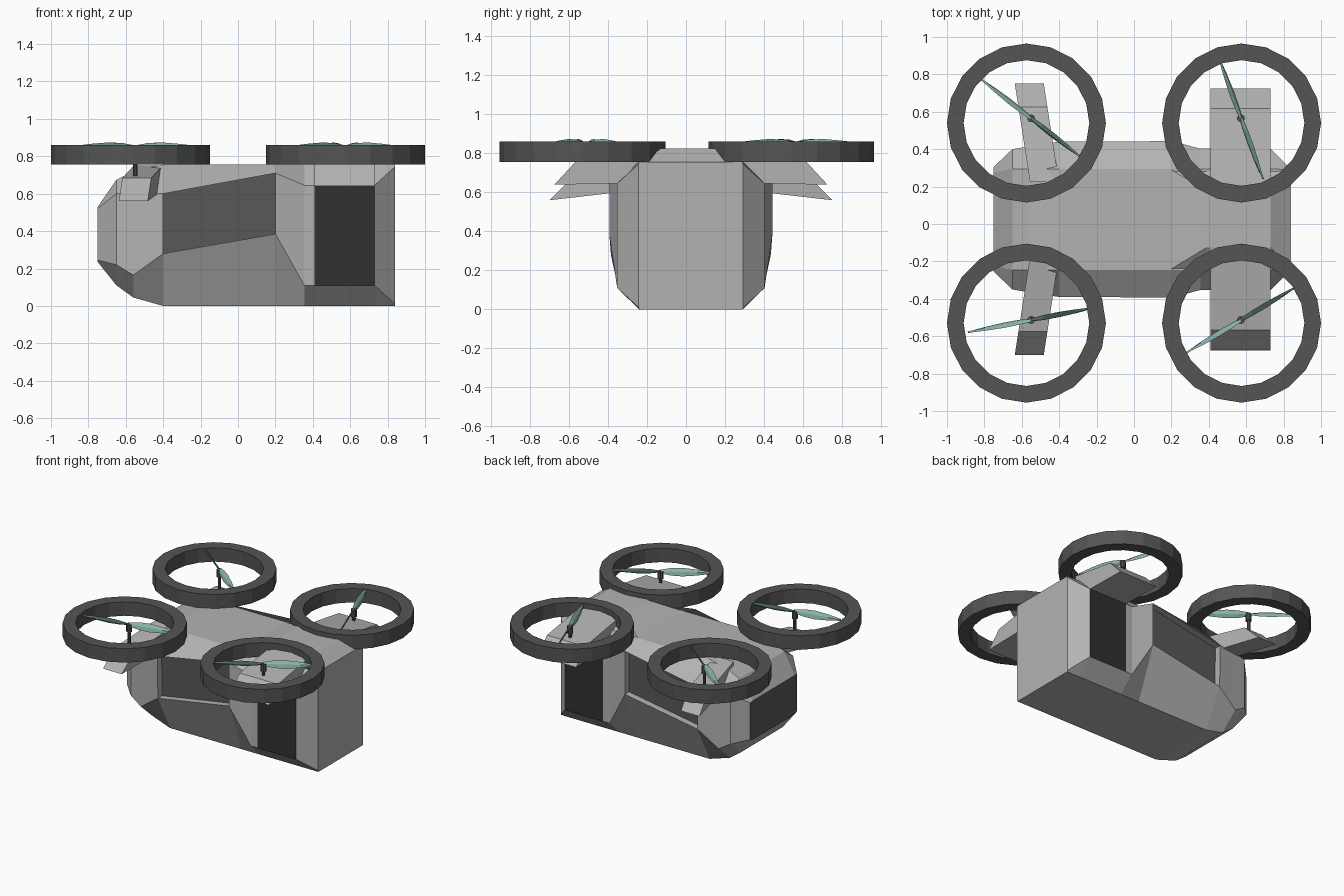
import bpy, bmesh, math
from mathutils import Vector, Matrix

if "Cube" in bpy.data.objects:
    bpy.data.objects.remove(bpy.data.objects["Cube"])

YC = 0.025  # body centre line


def material(name, rgb):
    m = bpy.data.materials.new(name)
    m.diffuse_color = (*rgb, 1)
    m.use_nodes = True
    m.node_tree.nodes["Principled BSDF"].inputs["Base Color"].default_value = m.diffuse_color
    return m


GREY = material("body_grey", (0.45, 0.45, 0.45))
GLASS = material("glass_dark", (0.10, 0.10, 0.10))
DOOR = material("door_dark", (0.03, 0.03, 0.03))
RING = material("ring_dark", (0.09, 0.09, 0.09))
TEAL = material("blade_teal", (0.25, 0.45, 0.40))


def finish(name, bm, mats):
    bmesh.ops.recalc_face_normals(bm, faces=bm.faces[:])
    me = bpy.data.meshes.new(name)
    bm.to_mesh(me)
    bm.free()
    for m in mats:
        me.materials.append(m)
    ob = bpy.data.objects.new(name, me)
    bpy.context.collection.objects.link(ob)
    return ob


def loft(bm, rings, caps=True):
    """Skin a list of closed point loops; returns quads per segment."""
    vs = [[bm.verts.new(p) for p in r] for r in rings]
    n = len(rings[0])
    segs = [[bm.faces.new((a[i], a[(i + 1) % n], b[(i + 1) % n], b[i])) for i in range(n)]
            for a, b in zip(vs, vs[1:])]
    ends = [bm.faces.new(vs[0]), bm.faces.new(vs[-1])] if caps else []
    return segs, ends


# Cabin: octagonal sections along x, each (half width, z) for roof, shoulder, hip, floor
rear = [(.27, .755), (.378, .645), (.378, .11), (.265, 0)]
stations = [
    (-.75, [(.25, .53), (.28, .52), (.28, .245), (.25, .235)]),
    (-.65, [(.27, .675), (.375, .60), (.375, .22), (.25, .11)]),
    (-.56, [(.27, .72), (.39, .61), (.385, .165), (.25, .045)]),
    (-.40, [(.27, .755), (.415, .60), (.41, .28), (.265, 0)]),
    (.20, [(.27, .755), (.418, .71), (.418, .385), (.265, 0)]),
    (.355, rear), (.41, rear), (.73, rear),
    (.84, [(.265, .755), (.268, .745), (.268, .01), (.265, 0)]),
]
bm = bmesh.new()
rings = [[(x, YC + w, z) for w, z in s] + [(x, YC - w, z) for w, z in reversed(s)]
         for x, s in stations]
segs, ends = loft(bm, rings)
ends[0].material_index = 1                      # windscreen
for i in (1, 5):
    segs[6][i].material_index = 2               # side doors
windows = [(segs[3][1], -1), (segs[3][5], 1)]
for f, d in windows:                            # recessed side windows
    new = bmesh.ops.extrude_discrete_faces(bm, faces=[f])["faces"][0]
    new.material_index = 1
    bmesh.ops.translate(bm, verts=new.verts[:], vec=(0, d * .05, 0))
finish("cabin", bm, [GREY, GLASS, DOOR])

# Raised roof fairing between the rear arms
bm = bmesh.new()
loft(bm, [[(x, YC + w, z) for w, z in ((a, .745), (b, zt), (-b, zt), (-a, .745))]
          for x, a, b, zt in ((.20, .27, .265, .755), (.39, .27, .15, .826),
                              (.73, .27, .15, .826), (.835, .265, .26, .755))])
finish("roof_fairing", bm, [GREY])


def arm(name, side, profile, x0, x1, lean):
    """Beam from an outward (s, z) profile; lean shifts x with distance s."""
    bm = bmesh.new()
    loft(bm, [[(x + lean * s, YC + side * s, z) for s, z in profile] for x in (x0, x1)])
    finish(name, bm, [GREY])


front_arm = [(.20, .62), (.725, .56), (.60, .685), (.20, .752)]
rear_arm = [(.10, .65), (.70, .64), (.592, .757), (.15, .826), (.10, .826)]
for side, label in ((1, "back"), (-1, "front")):
    arm("nose_arm_" + label, side, front_arm, -.525, -.37, -.155)
    arm("tail_arm_" + label, side, rear_arm, .41, .73, 0)


def rotor(label, ring_at, hub_at, angle):
    # Square-section guard ring
    bm = bmesh.new()
    n = 20
    cs = [(.425, .755), (.425, .86), (.336, .86), (.336, .755)]
    vs = []
    for k in range(n):
        a = math.tau * k / n
        vs.append([bm.verts.new((ring_at[0] + r * math.cos(a), ring_at[1] + r * math.sin(a), z))
                   for r, z in cs])
    for k in range(n):
        a, b = vs[k], vs[(k + 1) % n]
        for j in range(4):
            bm.faces.new((a[j], a[(j + 1) % 4], b[(j + 1) % 4], b[j]))
    finish("guard_ring_" + label, bm, [RING])

    # Motor shaft and wider cap
    bm = bmesh.new()
    for r, z0, z1 in ((.012, .66, .85), (.021, .795, .85)):
        bmesh.ops.create_cone(bm, cap_ends=True, segments=10, radius1=r, radius2=r, depth=z1 - z0,
                              matrix=Matrix.Translation((*hub_at, (z0 + z1) / 2)))
    finish("rotor_shaft_" + label, bm, [RING])

    # Two pitched, tapering blades
    bm = bmesh.new()
    spans = [(.0, .009, .010), (.07, .013, .022), (.15, .014, .026), (.25, .010, .018),
             (.345, .003, .006)]
    for turn in (0, math.pi):
        m = Matrix.Translation((*hub_at, .848)) @ Matrix.Rotation(angle + turn, 4, 'Z')
        loft(bm, [[m @ Vector(p) for p in ((r, -t, -h), (r, .005, -.003), (r, t, h),
                                           (r, -.005, .003))] for r, t, h in spans])
    finish("rotor_blades_" + label, bm, [TEAL])


for label, x, hx, y, hy, deg in (("nose_back", -.575, -.55, .54, .565, 142),
                                 ("nose_front", -.575, -.55, -.53, -.513, 11),
                                 ("tail_back", .575, .572, .54, .565, 110),
                                 ("tail_front", .575, .572, -.53, -.513, 31)):
    rotor(label, (x, y), (hx, hy), math.radians(deg))
